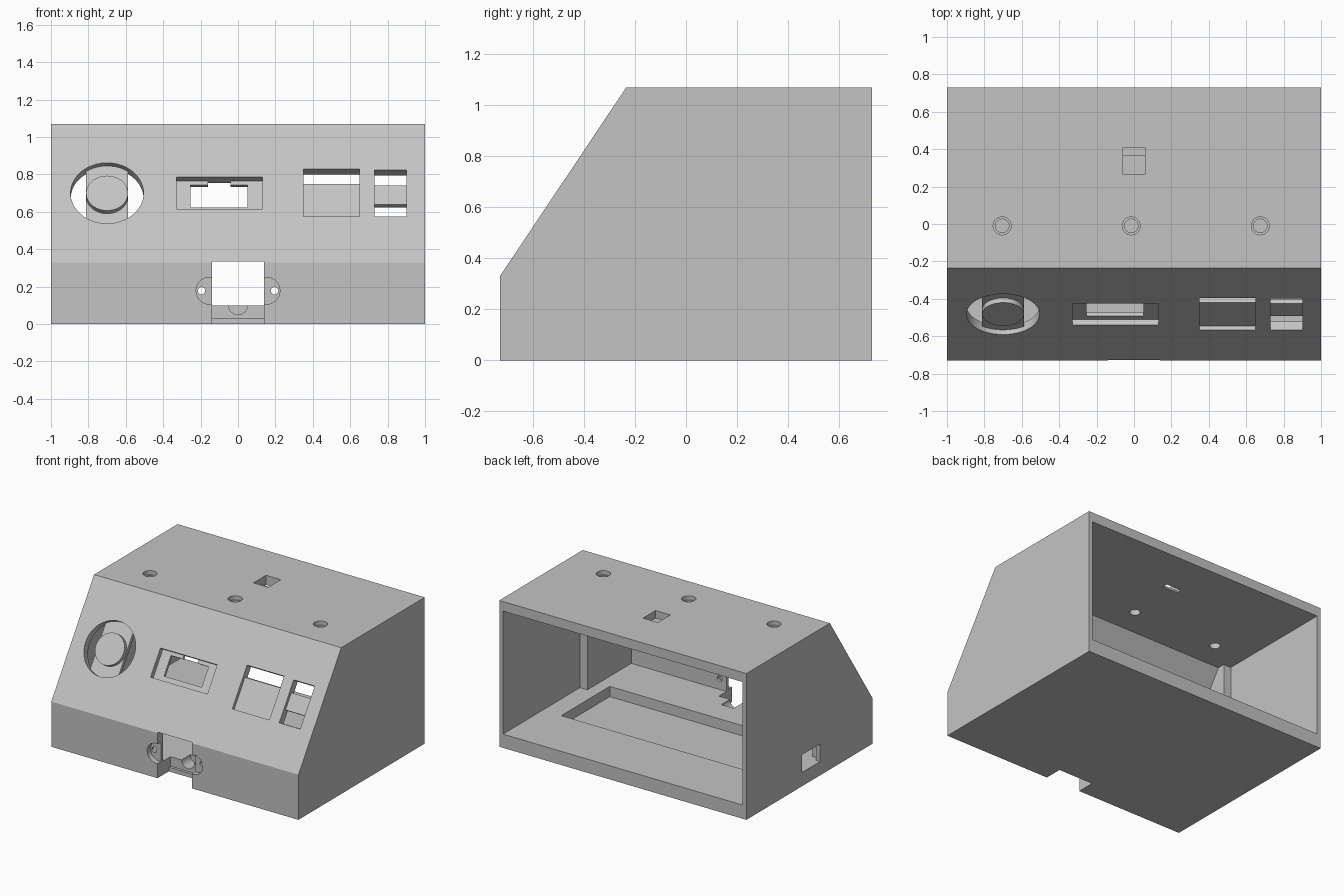
import bpy, bmesh, math
from mathutils import Matrix, Vector

cube = bpy.data.objects.get("Cube")
if cube:
    bpy.data.objects.remove(cube, do_unlink=True)

grey = bpy.data.materials.new("plain grey")
grey.use_nodes = True
grey.diffuse_color = (0.55, 0.55, 0.55, 1)
grey.node_tree.nodes["Principled BSDF"].inputs["Base Color"].default_value = grey.diffuse_color


def frame(x_axis, y_axis, origin=(0, 0, 0)):
    """Matrix of a drawing plane; its third axis is the extrusion direction."""
    a, b = Vector(x_axis), Vector(y_axis)
    m = Matrix((a, b, a.cross(b))).transposed().to_4x4()
    m.translation = origin
    return m


# Drawing planes: plan, front wall, side profile and sloping panel
FRONT_Y, SLOPE_Z, TOP, SLOPE_TOP_Y = -0.73, 0.33, 1.07, -0.235
tilt = Vector((0, SLOPE_TOP_Y - FRONT_Y, TOP - SLOPE_Z)).normalized()
PLAN = Matrix.Identity(4)
FRONT = frame((1, 0, 0), (0, 0, 1))
SIDE = frame((0, 1, 0), (0, 0, 1))
PANEL = frame((1, 0, 0), tilt, (0, FRONT_Y, SLOPE_Z))


def up_panel(z):
    return (z - SLOPE_Z) / tilt.z


def solid(name, pts, low, high, plane):
    bm = bmesh.new()
    face = bm.faces.new([bm.verts.new((p[0], p[1], low)) for p in pts])
    ext = bmesh.ops.extrude_face_region(bm, geom=[face])["geom"]
    moved = [v for v in ext if isinstance(v, bmesh.types.BMVert)]
    bmesh.ops.translate(bm, verts=moved, vec=(0, 0, high - low))
    bmesh.ops.transform(bm, matrix=plane, verts=bm.verts)
    bmesh.ops.recalc_face_normals(bm, faces=bm.faces)
    mesh = bpy.data.meshes.new(name)
    bm.to_mesh(mesh)
    bm.free()
    mesh.materials.append(grey)
    obj = bpy.data.objects.new(name, mesh)
    bpy.context.scene.collection.objects.link(obj)
    return obj


def rect(x0, x1, y0, y1):
    return [(x0, y0), (x1, y0), (x1, y1), (x0, y1)]


def arc(cx, cy, r, start=0, sweep=360, n=48):
    steps = n if sweep == 360 else n + 1
    angles = [math.radians(start + sweep * i / n) for i in range(steps)]
    return [(cx + r * math.cos(a), cy + r * math.sin(a)) for a in angles]


# Outer shell
case = solid("case", [(FRONT_Y, 0), (0.73, 0), (0.73, TOP), (SLOPE_TOP_Y, TOP),
                      (FRONT_Y, SLOPE_Z)], -1, 1, SIDE)


def cut(pts, low, high, plane):
    tool = solid("cutter", pts, low, high, plane)
    tool.hide_render = True
    mod = case.modifiers.new("cut", "BOOLEAN")
    mod.operation, mod.solver, mod.object = "DIFFERENCE", "EXACT", tool
    bpy.context.view_layer.objects.active = case
    bpy.ops.object.modifier_apply(modifier=mod.name)
    bpy.data.objects.remove(tool, do_unlink=True)


def panel_cut(x0, x1, z0, z1, depth):
    cut(rect(x0, x1, up_panel(z0), up_panel(z1)), -depth, 0.05, PANEL)


# Hollow interior, open at the back, with thinner side walls at the rear
cut([(-0.667, 0.1), (0.8, 0.1), (0.8, 1.0), (-0.215, 1.0), (-0.667, 0.325)], -0.91, 0.91, SIDE)
cut(rect(-0.97, 0.97, -0.16, 0.8), 0.1, 1.0, PLAN)
# Board recess in the floor
cut(rect(-0.82, 0.82, -0.29, 0.27), 0.025, 0.2, PLAN)

# Round window with a bridge left across it
THROUGH = 0.1
cx, cy, radius, half = -0.7, up_panel(0.70), 0.195, 0.113
cut(arc(cx, cy, radius, n=64), -0.03, 0.05, PANEL)
spread = math.degrees(math.acos(half / radius))
for start in (-spread, 180 - spread):
    cut(arc(cx, cy, radius, start, 2 * spread, 24), -THROUGH, 0.05, PANEL)
solid("round_boss", arc(cx, cy, 0.112), -0.032, 0, PANEL)

# Display window with a notched opening
panel_cut(-0.33, 0.13, 0.615, 0.785, 0.035)
panel_cut(-0.255, 0.05, 0.644, 0.764, THROUGH)
panel_cut(-0.16, -0.04, 0.75, 0.785, THROUGH)

# Wide and narrow switch windows with ledges
panel_cut(0.35, 0.65, 0.575, 0.83, 0.025)
panel_cut(0.35, 0.65, 0.764, 0.83, THROUGH)
panel_cut(0.73, 0.90, 0.575, 0.825, 0.025)
panel_cut(0.73, 0.90, 0.755, 0.825, THROUGH)
panel_cut(0.73, 0.90, 0.575, 0.654, THROUGH)

# Front connector notch, cable groove and screw ears
cut(rect(-0.14, 0.14, -0.05, 0.335), 0.6, 0.8, FRONT)
cut(rect(-0.14, 0.14, 0.03, 0.2), 0.58, 0.7, FRONT)
cut(arc(0, 0.1, 0.05), 0.48, 0.8, FRONT)
for side in (-1, 1):
    cut(arc(side * 0.152, 0.178, 0.072), 0.69, 0.8, FRONT)
    cut(arc(side * 0.195, 0.178, 0.02, n=24), 0.6, 0.8, FRONT)

# Counterbored holes in the roof
for x in (-0.705, -0.015, 0.675):
    cut(arc(x, -0.01, 0.048, n=32), 1.04, 1.2, PLAN)
    cut(arc(x, -0.01, 0.036, n=32), 0.9, 1.2, PLAN)
# Roof pocket with a narrow slot
cut(rect(-0.06, 0.06, 0.265, 0.41), 1.015, 1.2, PLAN)
cut(rect(-0.06, 0.06, 0.37, 0.41), 0.9, 1.2, PLAN)

# Cable port in the side wall
cut(rect(-0.12, 0.085, 0.101, 0.23), -1.1, -0.9, SIDE)

# Smooth the round walls, keep edges sharp
for obj in bpy.context.scene.objects:
    obj.select_set(obj.name in ("case", "round_boss"))
bpy.ops.object.shade_smooth_by_angle(angle=math.radians(30))
